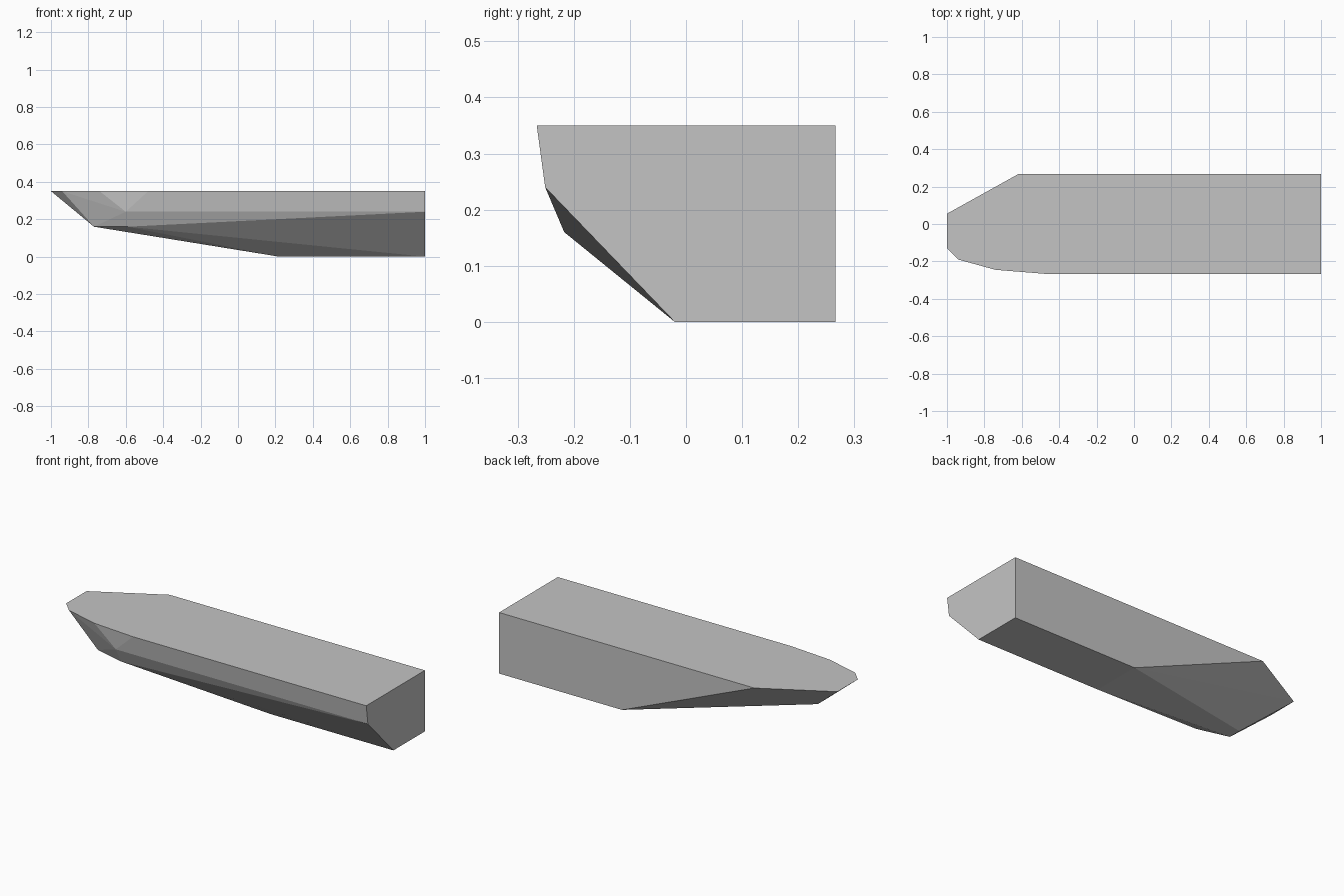
import bpy
import bmesh

cube = bpy.data.objects.get("Cube")
if cube:
    bpy.data.objects.remove(cube, do_unlink=True)

# Plain grey material
grey = bpy.data.materials.new("plain grey")
grey.use_nodes = True
colour = (0.55, 0.55, 0.55, 1)
grey.diffuse_color = colour
grey.node_tree.nodes["Principled BSDF"].inputs["Base Color"].default_value = colour

LENGTH, SIDE, TOP = 1.0, 0.266, 0.35
KEEL_Y, KEEL_X = -0.02, 0.22

# Outline of the flat deck, going round from the square end
deck = [(LENGTH, SIDE), (-0.62, SIDE), (-LENGTH, 0.055), (-LENGTH, -0.13),
        (-0.94, -0.19), (-0.74, -0.245), (-0.48, -SIDE), (LENGTH, -SIDE)]
points = [(x, y, TOP) for x, y in deck]

# Flat base
points += [(x, y, 0) for x in (LENGTH, KEEL_X) for y in (SIDE, KEEL_Y)]

# Crease along the front and the raised nose edge
points += [(x, -0.251, 0.24) for x in (LENGTH, -0.6)]
points += [(x, y, 0.16) for x, y in ((-0.59, -0.217), (-0.77, -0.17), (-0.77, -0.095))]

# Faceted block enclosing these corners
bm = bmesh.new()
for p in points:
    bm.verts.new(p)
bmesh.ops.convex_hull(bm, input=bm.verts[:])
loose = [v for v in bm.verts if not v.link_faces]
bmesh.ops.delete(bm, geom=loose, context='VERTS')
bmesh.ops.dissolve_limit(bm, angle_limit=0.01, verts=bm.verts[:], edges=bm.edges[:])
bmesh.ops.recalc_face_normals(bm, faces=bm.faces[:])

mesh = bpy.data.meshes.new("faceted_block")
bm.to_mesh(mesh)
bm.free()
mesh.materials.append(grey)
block = bpy.data.objects.new("faceted_block", mesh)
bpy.context.collection.objects.link(block)
